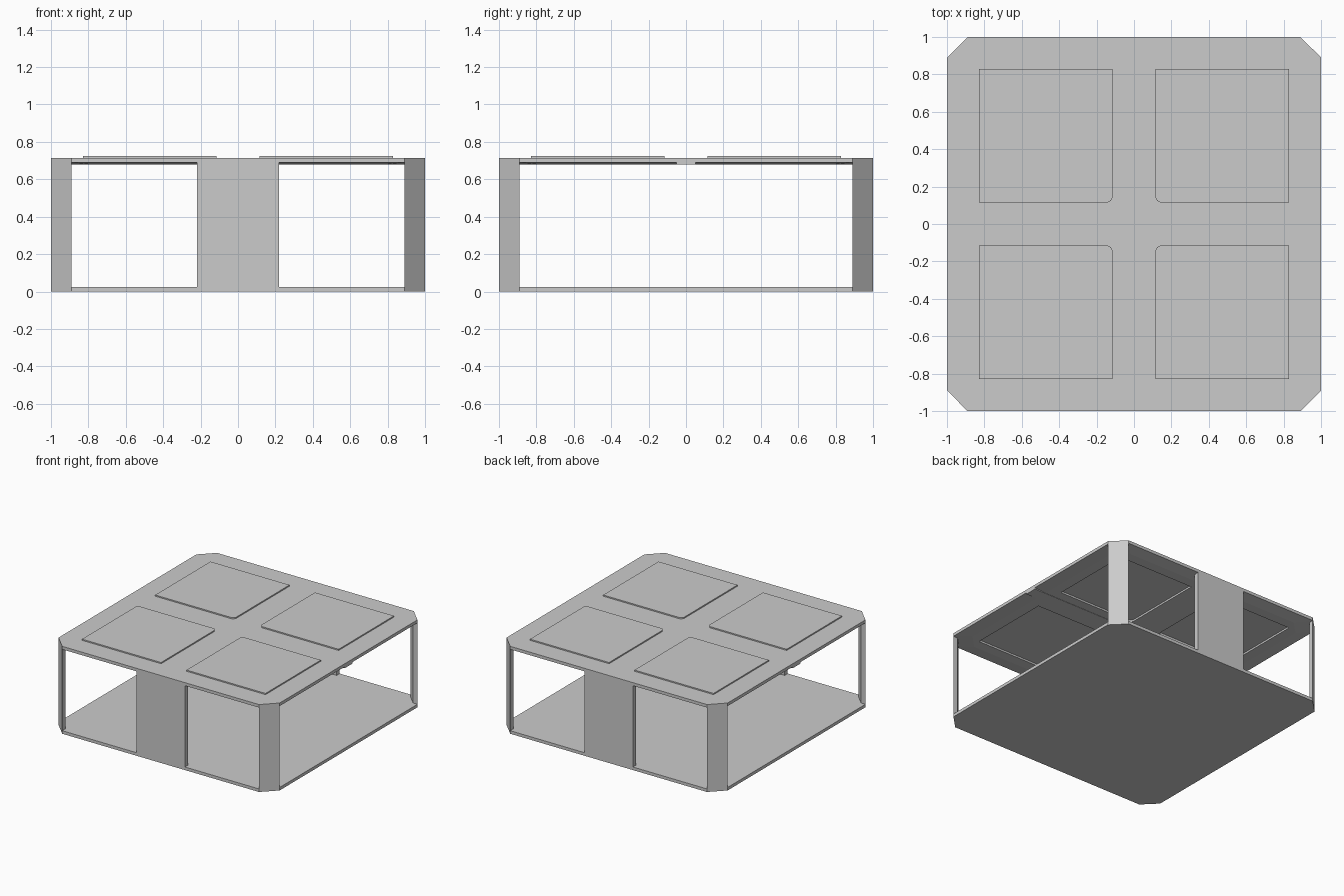
import bpy, bmesh, math

if "Cube" in bpy.data.objects:
    bpy.data.objects.remove(bpy.data.objects["Cube"])

H, FLOOR, CEIL, DROP = 0.715, 0.025, 0.69, 0.68
CUT, T = 0.11, 0.04


def loft(name, layers):
    """Stack closed outlines [(points, z), ...] into a solid."""
    bm = bmesh.new()
    rings = [[bm.verts.new((x, y, z)) for x, y in pts] for pts, z in layers]
    for a, b in zip(rings, rings[1:]):
        for i in range(len(a)):
            j = (i + 1) % len(a)
            bm.faces.new((a[i], a[j], b[j], b[i]))
    bm.faces.new(rings[0][::-1])
    bm.faces.new(rings[-1])
    bmesh.ops.recalc_face_normals(bm, faces=bm.faces)
    me = bpy.data.meshes.new(name)
    bm.to_mesh(me)
    bm.free()
    ob = bpy.data.objects.new(name, me)
    bpy.context.collection.objects.link(ob)
    return ob


def prism(name, pts, z0, z1):
    return loft(name, [(pts, z0), (pts, z1)])


def octagon(inset=0.0):
    s = 1 - inset
    c = s - CUT
    return [(c, -s), (s, -c), (s, c), (c, s), (-c, s), (-s, c), (-s, -c), (-c, -s)]


def rect(x0, x1, y0, y1):
    return [(x0, y0), (x1, y0), (x1, y1), (x0, y1)]


def pad(a, b, r, sx, sy):
    """Square whose corner nearest the centre is rounded."""
    pts = [(b, a), (b, b), (a, b)]
    for i in range(5):
        t = math.pi + i * math.pi / 8
        pts.append((a + r + r * math.cos(t), a + r + r * math.sin(t)))
    return [(x * sx, y * sy) for x, y in pts]


# Floor plate and roof plate with gently sloped underside
prism("floor_plate", octagon(), 0, FLOOR)
roof = loft("roof_plate", [(octagon(0.1), DROP), (octagon(), CEIL), (octagon(), H)])

# Corner posts, roof pads and matching recesses under the roof
for sx, sy in ((1, 1), (-1, 1), (-1, -1), (1, -1)):
    c = 1 - CUT
    post = [(c, 1), (1, c), (1 - T, c), (c, 1 - T)]
    prism("corner_post", [(x * sx, y * sy) for x, y in post], FLOOR, CEIL)
    prism("roof_pad", pad(0.115, 0.83, 0.03, sx, sy), H, H + 0.01)
    cutter = prism("recess_cutter", pad(0.13, 0.815, 0.02, sx, sy), 0.6, 0.695)
    cutter.hide_render = True
    cutter.hide_viewport = True
    mod = roof.modifiers.new("recess", "BOOLEAN")
    mod.object = cutter
    mod.operation = "DIFFERENCE"
    mod.solver = "EXACT"

# Centre wall panels on the front and back
for s, label in ((-1, "front"), (1, "back")):
    y0, y1 = sorted((s, s * (1 - T)))
    prism(label + "_panel", rect(-0.22, 0.22, y0, y1), FLOOR, CEIL)

# Ceiling beam running side to side
prism("ceiling_beam", rect(-1, 1, -0.05, 0.05), DROP - 0.002, CEIL)
